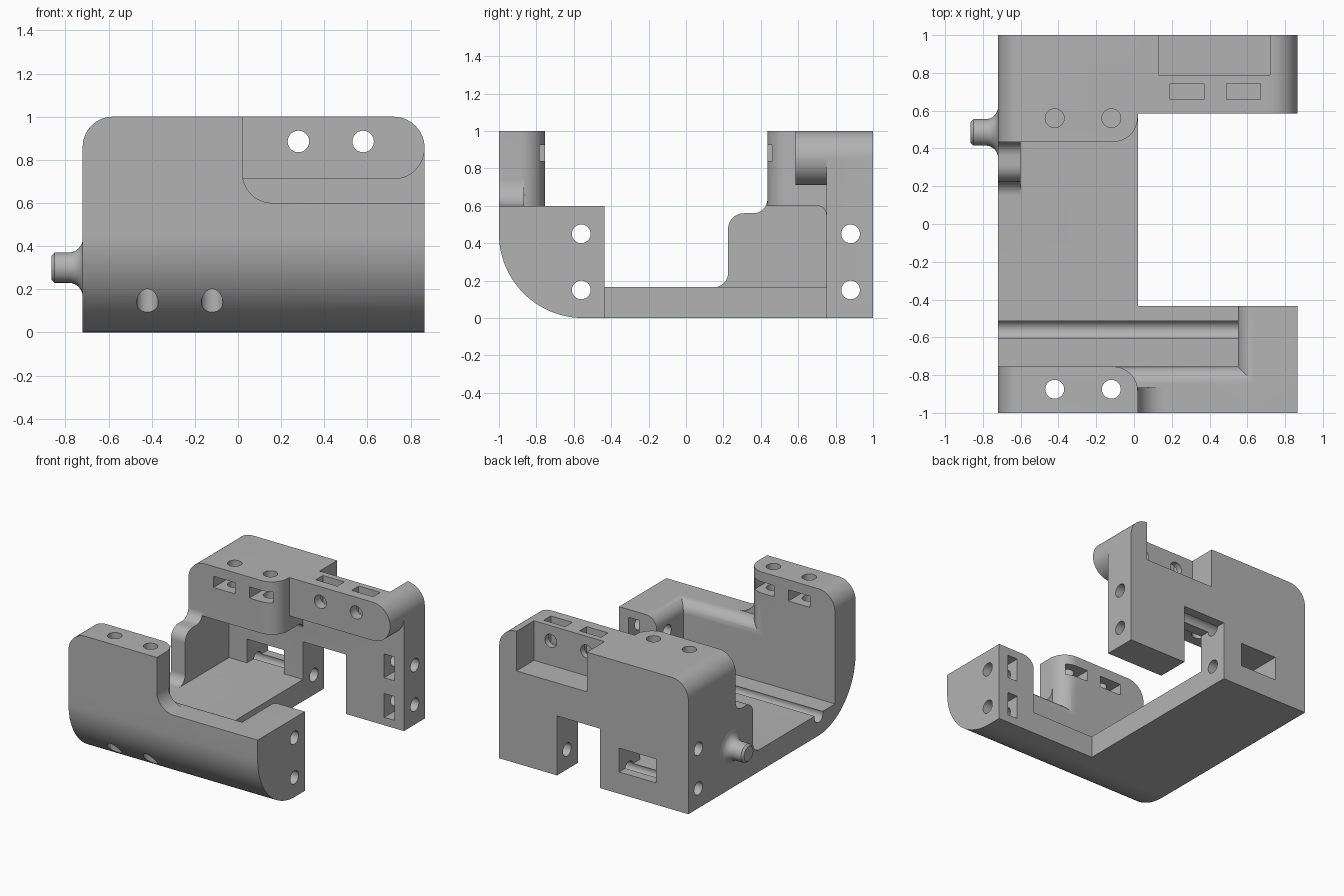
import bpy, bmesh
from math import pi, cos, sin, radians
from mathutils import Vector

old = bpy.data.objects.get("Cube")
if old:
    bpy.data.objects.remove(old)

grey = bpy.data.materials.new("plain grey")
grey.use_nodes = True
GREY = (0.45, 0.45, 0.45, 1)
grey.diffuse_color = GREY
grey.node_tree.nodes["Principled BSDF"].inputs["Base Color"].default_value = GREY


def place(axis, u, v, w):
    """Profile point (u, v) at depth w along the axis."""
    return {"x": (w, u, v), "y": (u, w, v), "z": (u, v, w)}[axis]


def make(name, bm):
    bmesh.ops.recalc_face_normals(bm, faces=bm.faces)
    mesh = bpy.data.meshes.new(name)
    bm.to_mesh(mesh)
    bm.free()
    mesh.materials.append(grey)
    ob = bpy.data.objects.new(name, mesh)
    bpy.context.collection.objects.link(ob)
    return ob


def prism(name, pts, axis, a, b):
    bm = bmesh.new()
    face = bm.faces.new([bm.verts.new(place(axis, u, v, a)) for u, v in pts])
    ext = bmesh.ops.extrude_face_region(bm, geom=[face])
    move = Vector(place(axis, 0, 0, b - a))
    bmesh.ops.translate(bm, vec=move, verts=[g for g in ext["geom"] if isinstance(g, bmesh.types.BMVert)])
    return make(name, bm)


def arc(cu, cv, r, start, end, n=14):
    angles = [radians(start + (end - start) * i / n) for i in range(n + 1)]
    return [(cu + r * cos(t), cv + r * sin(t)) for t in angles]


def box(name, x, y, z):
    return prism(name, [(x[0], y[0]), (x[1], y[0]), (x[1], y[1]), (x[0], y[1])], "z", *z)


def rod(axis, u, v, a, b, r=0.05):
    return prism("hole_cutter", arc(u, v, r, 0, 345, 23), axis, a, b)


L, R, MID = -0.72, 0.865, 0.02      # left end, right end, edge of the tall parts
FRONT, BACK = -0.755, 0.75          # inner faces of the two walls
END = -0.435                        # inner face of the front end block

# Floor plate, L-shaped in plan
frame = prism("frame", [(L, -1), (R, -1), (R, END), (MID, END), (MID, 0.9), (L, 0.9)], "z", 0, 0.165)
solids = [
    # Low front wall with rounded inner top edge
    prism("front_wall", [(-1, 0), (FRONT, 0)] + arc(FRONT - 0.09, 0.51, 0.09, 0, 90) + [(-1, 0.6)], "x", L, R),
    # End block with matching rounded edge
    prism("end_block", [(R, 0), (R, 0.6)] + arc(0.64, 0.51, 0.09, 90, 180) + [(0.55, 0)], "y", -1, END),
    # Tall front wall and the fillet at its foot
    prism("front_tower", [(L, -1), (MID, -1)] + arc(MID - 0.13, FRONT - 0.13, 0.13, 0, 90) + [(L, FRONT)], "z", 0.05, 1),
    prism("tower_fillet", [(-0.15, 0.55), (0.16, 0.55)] + arc(0.16, 0.74, 0.14, 270, 180) + [(-0.15, 0.74)],
          "y", -1, FRONT - 0.11),
    # Back wall with leg and gap
    prism("back_wall", [(L, 0), (MID, 0), (MID, 0.45), (0.38, 0.45), (0.38, 0), (R, 0)]
          + arc(R - 0.145, 0.855, 0.145, 0, 90) + [(L, 1)], "y", BACK, 1),
    # Overhanging bar with rounded end
    prism("back_bar", [(-0.2, 0.71)] + arc(R - 0.144, 0.854, 0.144, -90, 0)
          + arc(R - 0.145, 0.855, 0.145, 0, 90) + [(-0.2, 1)], "y", 0.585, 0.85),
    # Tall back block
    prism("back_tower", [(L, 0.435)] + arc(MID - 0.13, 0.565, 0.13, -90, 0) + [(MID, 0.85), (L, 0.85)], "z", 0.6, 1),
    prism("ceiling_fillet", [(0.8, 0.65), (0.7, 0.65)] + arc(0.7, 0.55, 0.05, 90, 0) + [(0.8, 0.55)], "x", L, MID),
    # Side gusset between floor and back block
    prism("side_gusset", [(0.85, 0.1), (0.15, 0.1)] + arc(0.15, 0.24, 0.075, -90, 0)
          + arc(0.31, 0.475, 0.085, 180, 90) + arc(0.36, 0.635, 0.075, -90, 0) + [(0.85, 0.7)], "x", L, -0.6),
]

cutters = [
    # Rounded lower front and rounded upper left edges
    prism("front_round", [(-1.1, -0.1), (-0.55, -0.1)] + arc(-0.55, 0.45, 0.45, 270, 180, 28) + [(-1.1, 0.45)],
          "x", -1, 1),
    prism("left_round", [(L - 0.1, 1.1), (L - 0.1, 0.86)] + arc(L + 0.14, 0.86, 0.14, 180, 90) + [(L + 0.14, 1.1)],
          "y", -1.1, 1.1),
    # Recess behind the bar and window in the back wall
    box("recess", (0.13, 0.72), (0.79, 1.1), (0.7, 1.1)),
    box("window", (-0.45, -0.14), (0.6, 1.1), (0.165, 0.345)),
]
# Long screw holes with nut slots at the right end
for z in (0.15, 0.45):
    cutters += [
        rod("x", -0.56, z, -1, 1), rod("x", 0.88, z, -1, 1),
        box("end_slot", (0.7, 0.785), (-0.65, -0.4), (z - 0.09, z + 0.09)),
        box("leg_slot", (0.7, 0.785), (0.7, 0.97), (z - 0.09, z + 0.09)),
    ]
# Vertical screw holes with nut slots in the tall parts
for x in (-0.42, -0.12):
    cutters += [
        rod("z", x, -0.875, -0.1, 1.1), rod("z", x, 0.56, 0.5, 1.1),
        box("front_slot", (x - 0.09, x + 0.09), (-0.965, -0.7), (0.84, 0.925)),
        box("back_slot", (x - 0.09, x + 0.09), (0.4, 0.65), (0.84, 0.925)),
    ]
# Holes through the bar with slots from above
for x in (0.28, 0.58):
    cutters += [
        rod("y", x, 0.885, 0.5, 0.9),
        box("bar_slot", (x - 0.09, x + 0.09), (0.66, 0.745), (0.795, 1.1)),
    ]


def combine(target, tool, operation):
    mod = target.modifiers.new("combine", "BOOLEAN")
    mod.operation, mod.solver, mod.object = operation, "EXACT", tool
    bpy.context.view_layer.objects.active = target
    bpy.ops.object.modifier_apply(modifier=mod.name)
    bpy.data.objects.remove(tool)


for s in solids:
    combine(frame, s, "UNION")
for c in cutters:
    combine(frame, c, "DIFFERENCE")

# Side peg turned about x, flared at the base
profile = [(-0.865, 0), (-0.865, 0.055), (-0.85, 0.07)]
profile += [(px, pr) for px, pr in arc(-0.785, 0.135, 0.065, 270, 360, 8)] + [(-0.71, 0.15), (-0.71, 0)]
bm = bmesh.new()
ring = [bm.verts.new((px, 0.485, 0.3 + pr)) for px, pr in profile]
edges = [bm.edges.new(pair) for pair in zip(ring, ring[1:])]
bmesh.ops.spin(bm, geom=ring + edges, cent=(0, 0.485, 0.3), axis=(1, 0, 0), angle=2 * pi, steps=32)
bmesh.ops.remove_doubles(bm, verts=bm.verts, dist=0.0005)
peg = make("side_peg", bm)

for ob in (frame, peg):
    bpy.ops.object.select_all(action="DESELECT")
    ob.select_set(True)
    bpy.context.view_layer.objects.active = ob
    bpy.ops.object.shade_smooth_by_angle(angle=radians(30))
